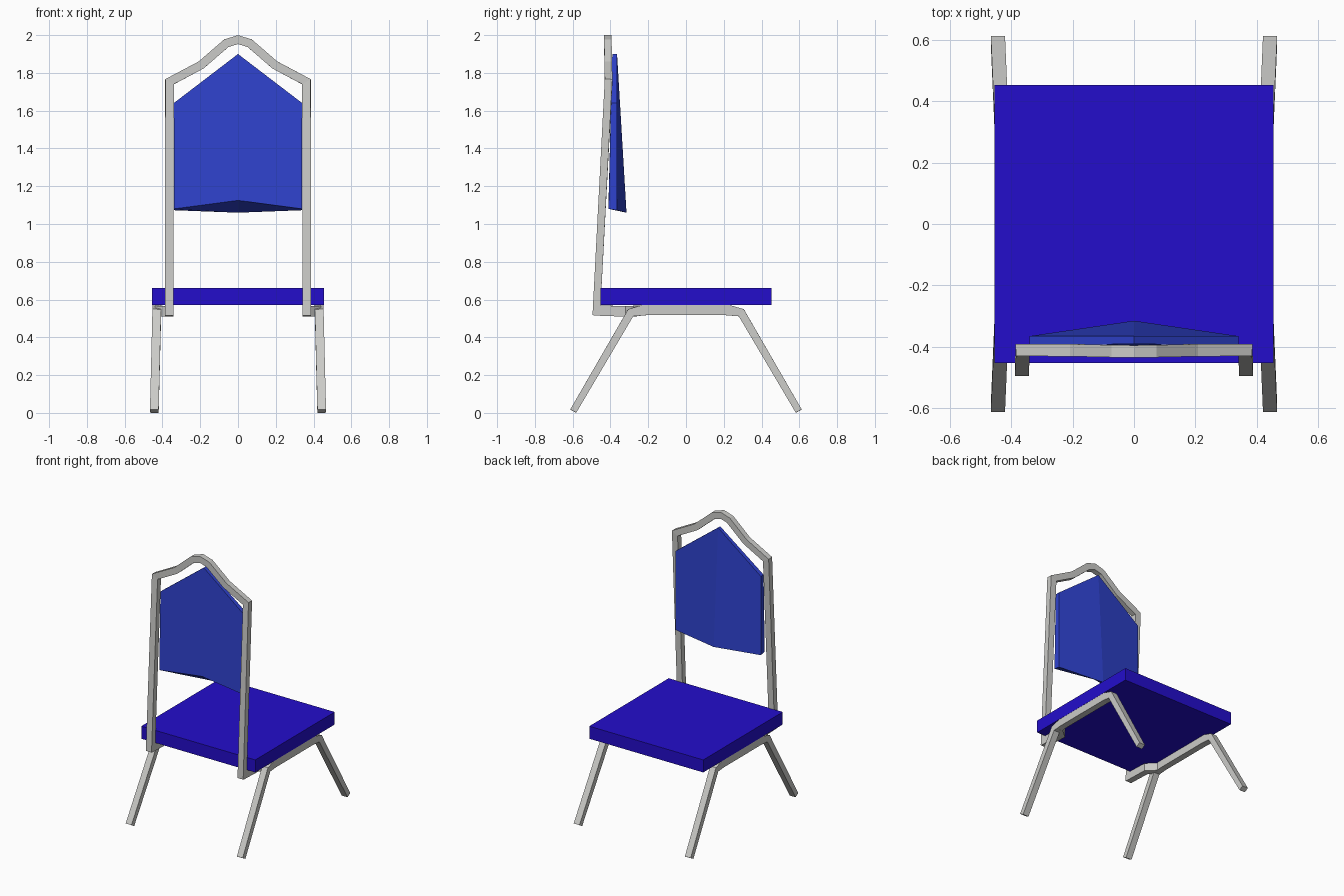
import bpy
from mathutils import Vector

if "Cube" in bpy.data.objects:
    bpy.data.objects.remove(bpy.data.objects["Cube"], do_unlink=True)


def material(name, rgb):
    m = bpy.data.materials.new(name)
    m.use_nodes = True
    m.diffuse_color = (*rgb, 1)
    m.node_tree.nodes["Principled BSDF"].inputs["Base Color"].default_value = (*rgb, 1)
    return m


seat_blue = material("seat blue", (0.017, 0.004, 0.60))
back_blue = material("backrest blue", (0.028, 0.055, 0.62))
metal = material("pale grey metal", (0.60, 0.60, 0.58))


def add_mesh(name, verts, faces, mat):
    mesh = bpy.data.meshes.new(name)
    mesh.from_pydata(verts, [], faces)
    mesh.materials.append(mat)
    obj = bpy.data.objects.new(name, mesh)
    bpy.context.collection.objects.link(obj)
    return obj


def bar(name, path, side, width, thick):
    """Mitred rectangular bar along a path; thick has one value per point."""
    pts = [Vector(p) for p in path]
    verts, faces = [], []
    for i, p in enumerate(pts):
        before = (p - pts[i - 1]).normalized() if i else None
        after = (pts[i + 1] - p).normalized() if i < len(pts) - 1 else None
        before, after = before or after, after or before
        t = (before + after).normalized()
        s = Vector(side)
        s = (s - t * s.dot(t)).normalized()
        n = t.cross(s) * (thick[i] / 2 / t.dot(after))
        s *= width / 2
        verts += [p + s + n, p - s + n, p - s - n, p + s - n]
        if i:
            a, b = 4 * i - 4, 4 * i
            faces += [(a + k, a + (k + 1) % 4, b + (k + 1) % 4, b + k) for k in range(4)]
    last = len(verts) - 4
    faces += [(3, 2, 1, 0), (last, last + 1, last + 2, last + 3)]
    return add_mesh(name, verts, faces, metal)


# Seat slab
bpy.ops.mesh.primitive_cube_add(size=1, location=(0, 0, 0.616))
seat = bpy.context.object
seat.name = "seat"
seat.scale = (0.908, 0.904, 0.09)
seat.data.materials.append(seat_blue)

# Leg frames and the brackets that carry the back frame
half_leg = [(0.443, -0.597, 0.0095), (0.43, -0.293, 0.53), (0.43, -0.215, 0.546)]
leg_path = half_leg + [(x, -y, z) for x, y, z in reversed(half_leg)]
bracket_path = [(0.365, -0.49, 0.543), (0.365, -0.31, 0.537), (0.425, -0.26, 0.54)]
for label, sign in (("left", 1), ("right", -1)):
    bar(label + "_leg_frame", [(sign * x, y, z) for x, y, z in leg_path],
        (1, 0, 0), 0.046, [0.036, 0.042, 0.058, 0.058, 0.042, 0.036])
    bar(label + "_bracket", [(sign * x, y, z) for x, y, z in bracket_path],
        (0, 0, 1), 0.055, [0.045] * 3)

# Back frame with its arched top
half_hoop = [(0.365, -0.475, 0.517), (0.3625, -0.410, 1.753),
             (0.195, -0.411, 1.842), (0.062, -0.414, 1.957)]
hoop = half_hoop + [(0, -0.415, 1.976)] + [(-x, y, z) for x, y, z in reversed(half_hoop)]
bar("back_frame", hoop, (0, 1, 0), 0.04, [0.045] * len(hoop))

# Backrest: flat outer face, ridged face towards the sitter
outer = [(-0.34, -0.41, 1.08), (0, -0.41, 1.125), (0.34, -0.41, 1.08),
         (0.34, -0.397, 1.64), (0, -0.39, 1.90), (-0.34, -0.397, 1.64)]
inner = [(-0.34, -0.365, 1.073), (0, -0.315, 1.06), (0.34, -0.365, 1.073),
         (0.34, -0.365, 1.64), (0, -0.365, 1.90), (-0.34, -0.365, 1.64)]
faces = [(0, 1, 4, 5), (1, 2, 3, 4), (11, 10, 7, 6), (10, 9, 8, 7)]
faces += [(k, k + 6, (k + 1) % 6 + 6, (k + 1) % 6) for k in range(6)]
add_mesh("backrest", outer + inner, faces, back_blue)

# Make every face point outwards
import bmesh
for obj in bpy.context.collection.objects:
    if obj.type == "MESH":
        bm = bmesh.new()
        bm.from_mesh(obj.data)
        bmesh.ops.recalc_face_normals(bm, faces=bm.faces)
        bm.to_mesh(obj.data)
        bm.free()
